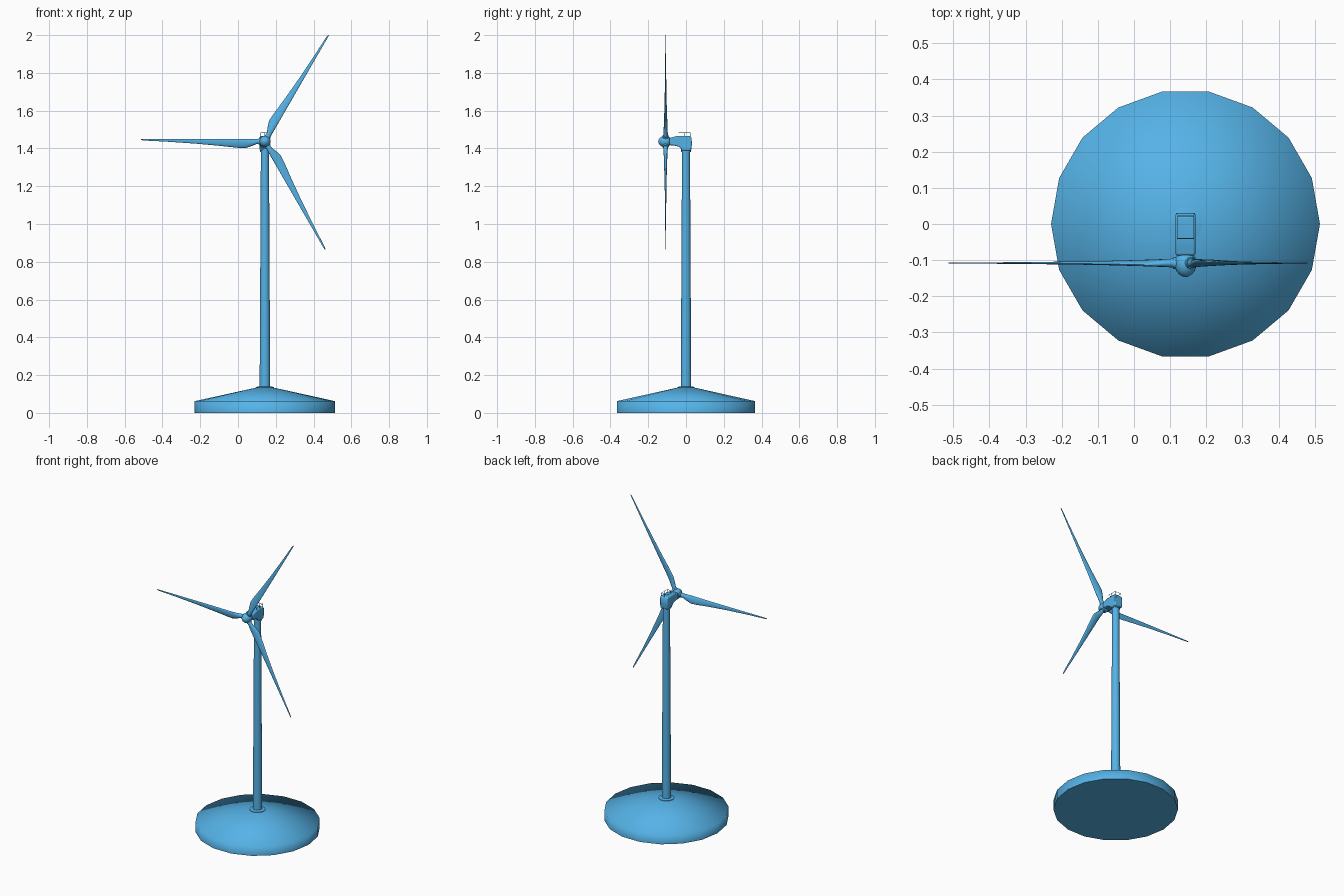
import bpy, bmesh, math
from mathutils import Vector

if "Cube" in bpy.data.objects:
    bpy.data.objects.remove(bpy.data.objects["Cube"])

CX = 0.1425                      # tower axis
HUB = Vector((CX, -0.108, 1.437))

blue = bpy.data.materials.new("sky_blue")
blue.diffuse_color = (0.093, 0.456, 0.815, 1)
blue.use_nodes = True
blue.node_tree.nodes["Principled BSDF"].inputs["Base Color"].default_value = blue.diffuse_color


def finish(name, bm, angle=40):
    bmesh.ops.remove_doubles(bm, verts=bm.verts, dist=1e-6)
    bmesh.ops.recalc_face_normals(bm, faces=bm.faces)
    me = bpy.data.meshes.new(name)
    bm.to_mesh(me)
    bm.free()
    me.materials.append(blue)
    ob = bpy.data.objects.new(name, me)
    bpy.context.collection.objects.link(ob)
    bpy.ops.object.select_all(action='DESELECT')
    ob.select_set(True)
    bpy.context.view_layer.objects.active = ob
    bpy.ops.object.shade_smooth_by_angle(angle=math.radians(angle))
    return ob


def loft(name, rings, angle=40):
    """Bridge rings of points and cap both ends."""
    bm = bmesh.new()
    vs = [[bm.verts.new(p) for p in ring] for ring in rings]
    n = len(vs[0])
    for a, b in zip(vs, vs[1:]):
        for i in range(n):
            j = (i + 1) % n
            bm.faces.new((a[i], a[j], b[j], b[i]))
    bm.faces.new(vs[0])
    bm.faces.new(vs[-1])
    return finish(name, bm, angle)


def lathe(name, origin, axis, profile, sides, angle=40):
    """Turn (radius, distance) pairs around an axis."""
    axis = Vector(axis).normalized()
    u = Vector((1, 0, 0)) if abs(axis.x) < 0.3 else Vector((0, 1, 0))
    u = (u - axis * u.dot(axis)).normalized()
    w = axis.cross(u)
    turn = [2 * math.pi * i / sides for i in range(sides)]
    rings = [[Vector(origin) + axis * d + (u * math.cos(t) + w * math.sin(t)) * r
              for t in turn] for r, d in profile]
    return loft(name, rings, angle)


def rod(name, a, b, r):
    a, b = Vector(a), Vector(b)
    return lathe(name, a, b - a, [(r, 0), (r, (b - a).length)], 6, 70)


# Foundation and tower
lathe("foundation", (CX, 0, 0), (0, 0, 1),
      [(0.372, 0), (0.372, 0.062), (0.045, 0.134)], 18, 80)
lathe("tower_collar", (CX, 0, 0), (0, 0, 1),
      [(0.047, 0.125), (0.047, 0.137), (0.03, 0.141)], 18)
lathe("tower", (CX, 0, 0), (0, 0, 1), [(0.028, 0.13), (0.0215, 1.39)], 18)
lathe("yaw_ring", (CX, 0, 0), (0, 0, 1), [(0.026, 1.382), (0.026, 1.396)], 18)

# Nacelle: side profile (y, z) extruded across x, narrower at top and bottom edges
side = [(0.027, 1.388), (0.031, 1.42), (0.030, 1.456), (0.022, 1.467),
        (-0.042, 1.467), (-0.066, 1.461), (-0.088, 1.456), (-0.088, 1.417),
        (-0.06, 1.415), (-0.038, 1.409), (-0.026, 1.399), (-0.022, 1.388)]
nacelle = loft("nacelle", [[(CX + s * 0.0275, y, z) for y, z in side] for s in (-1, 1)])
bev = nacelle.modifiers.new("soft_edges", 'BEVEL')
bev.width, bev.segments, bev.limit_method = 0.006, 2, 'ANGLE'
bev.angle_limit = math.radians(50)

# Roof railing
x0, x1, y0, y1 = CX - 0.023, CX + 0.023, -0.04, 0.022
corners = [(x0, y0), (x1, y0), (x1, y1), (x0, y1)]
for i, (x, y) in enumerate(corners):
    nx, ny = corners[(i + 1) % 4]
    rod("railing_post", (x, y, 1.46), (x, y, 1.484), 0.0011)
    rod("railing_post", ((x + nx) / 2, (y + ny) / 2, 1.46),
        ((x + nx) / 2, (y + ny) / 2, 1.484), 0.0011)
    rod("railing_bar", (x, y, 1.484), (nx, ny, 1.484), 0.0011)

# Shaft and spinner
lathe("rotor_shaft", (CX, -0.08, HUB.z), (0, -1, 0), [(0.019, 0), (0.019, 0.02)], 20)
lathe("spinner", (CX, 0, HUB.z), (0, -1, 0),
      [(0.02, 0.086), (0.027, 0.092), (0.030, 0.102), (0.030, 0.116), (0.026, 0.129),
       (0.018, 0.139), (0.009, 0.145), (0.001, 0.147)], 20, 60)

# Blades: (span, leading edge, trailing edge, half thickness, twist)
stations = [(0.018, -0.013, 0.013, 0.013, 0), (0.045, -0.013, 0.014, 0.012, 0),
            (0.075, -0.013, 0.026, 0.010, 0.15), (0.105, -0.013, 0.036, 0.008, 0.2),
            (0.14, -0.013, 0.034, 0.007, 0.18), (0.24, -0.013, 0.023, 0.005, 0.12),
            (0.36, -0.013, 0.012, 0.0035, 0.07), (0.52, -0.013, 0.001, 0.002, 0.03),
            (0.64, -0.013, -0.005, 0.0012, 0), (0.656, -0.012, -0.008, 0.0008, 0)]
for k in range(3):
    a = math.radians(60 + 120 * k)
    along = Vector((math.cos(a), 0, math.sin(a)))
    trail = Vector((-math.sin(a), 0, math.cos(a)))
    rings = []
    for r, lead, back, thick, twist in stations:
        ring = []
        for i in range(14):
            t = 2 * math.pi * i / 14
            c = (back - lead) / 2 * math.cos(t)
            y = thick * math.sin(t) + twist * c
            ring.append(HUB + along * r + trail * ((lead + back) / 2 + c) + Vector((0, y, 0)))
        rings.append(ring)
    loft("blade", rings, 60)
    lathe("blade_socket", HUB, along, [(0.016, 0.01), (0.016, 0.034)], 16)
